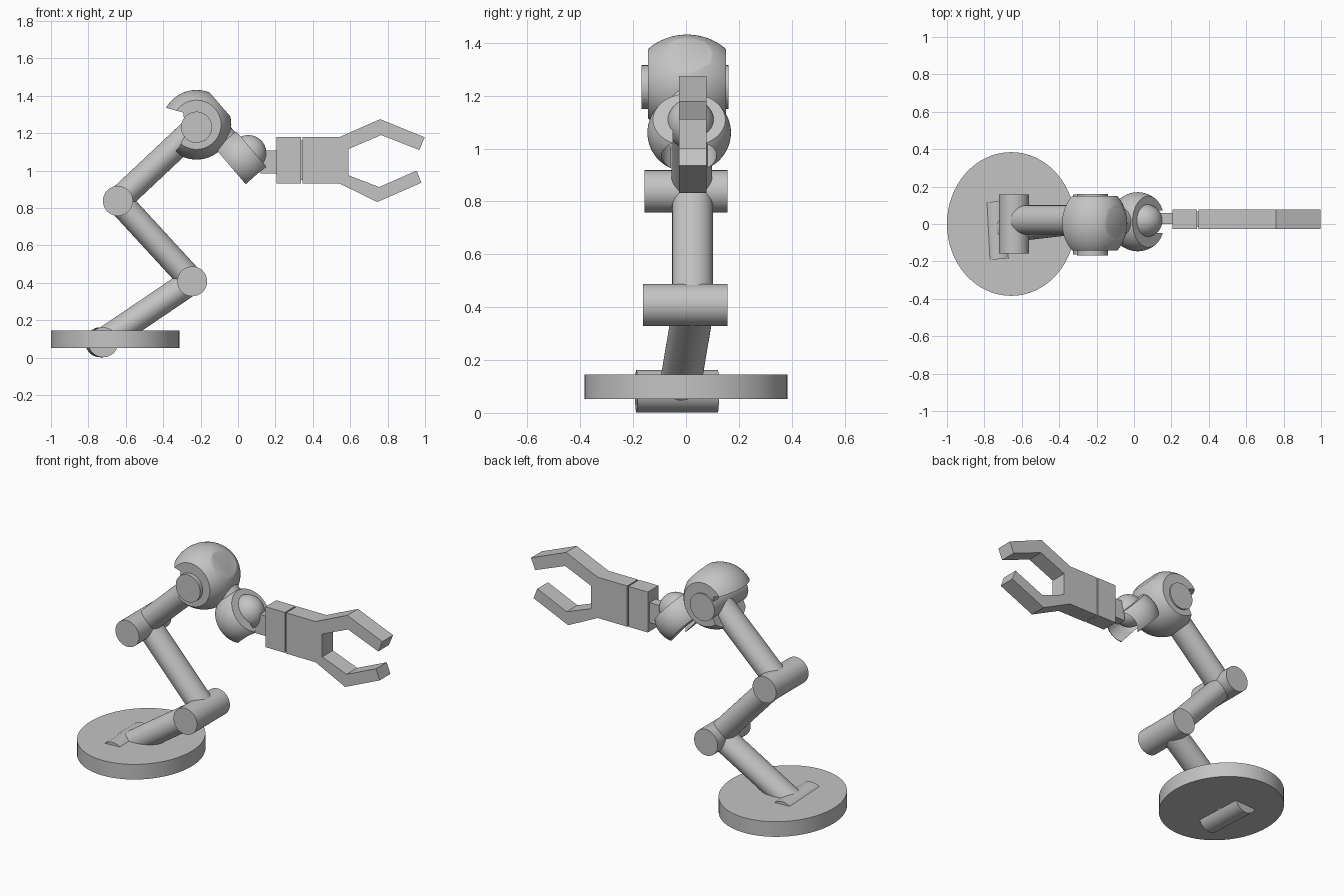
import bpy, bmesh, math
from mathutils import Matrix, Vector

cube = bpy.data.objects.get("Cube")
if cube:
    bpy.data.objects.remove(cube, do_unlink=True)

grey = bpy.data.materials.new("plain_grey")
grey.use_nodes = True
grey.diffuse_color = (0.55, 0.55, 0.55, 1)
grey.node_tree.nodes["Principled BSDF"].inputs["Base Color"].default_value = (0.55, 0.55, 0.55, 1)

WIDE = 1.12                      # round parts are a little wider along y
STRETCH = Matrix.Diagonal((1, WIDE, 1, 1))


def finish(name, bm):
    bmesh.ops.recalc_face_normals(bm, faces=bm.faces)
    mesh = bpy.data.meshes.new(name)
    bm.to_mesh(mesh)
    bm.free()
    mesh.materials.append(grey)
    obj = bpy.data.objects.new(name, mesh)
    bpy.context.collection.objects.link(obj)
    return obj


def select(obj):
    bpy.ops.object.select_all(action='DESELECT')
    obj.select_set(True)
    bpy.context.view_layer.objects.active = obj


def smooth(obj):
    select(obj)
    bpy.ops.object.shade_smooth_by_angle(angle=math.radians(30))
    return obj


def rod(name, start, end, radius):
    """Cylinder between two points, widened along y."""
    p, q = (Vector((v[0], v[1] / WIDE, v[2])) for v in (start, end))
    bm = bmesh.new()
    turn = (q - p).to_track_quat('Z', 'Y').to_matrix().to_4x4()
    bmesh.ops.create_cone(bm, cap_ends=True, segments=64, radius1=radius, radius2=radius,
                          depth=(q - p).length,
                          matrix=STRETCH @ Matrix.Translation((p + q) / 2) @ turn)
    return smooth(finish(name, bm))


def ball(name, centre, radius, y_radius):
    bm = bmesh.new()
    bmesh.ops.create_uvsphere(bm, u_segments=64, v_segments=32, radius=1)
    bm.transform(Matrix.Translation(centre) @ Matrix.Diagonal((radius, y_radius, radius, 1)))
    return smooth(finish(name, bm))


def plate(name, outline, y0, y1):
    """Side profile in x and z, extruded along y."""
    bm = bmesh.new()
    face = bm.faces.new([bm.verts.new((x, y0, z)) for x, z in outline])
    out = bmesh.ops.extrude_face_region(bm, geom=[face])
    moved = [g for g in out["geom"] if isinstance(g, bmesh.types.BMVert)]
    bmesh.ops.translate(bm, vec=(0, y1 - y0, 0), verts=moved)
    return finish(name, bm)


def box(name, x0, x1, y0, y1, z0, z1):
    return plate(name, [(x0, z0), (x1, z0), (x1, z1), (x0, z1)], y0, y1)


def carve(obj, cutter, operation='DIFFERENCE'):
    mod = obj.modifiers.new("carve", 'BOOLEAN')
    mod.operation = operation
    mod.solver = 'EXACT'
    mod.object = cutter
    select(obj)
    bpy.ops.object.modifier_apply(modifier=mod.name)
    bpy.data.objects.remove(cutter, do_unlink=True)


def local(centre, axis, points):
    """Points given along an axis and its normal, turned into x and z."""
    d = Vector(axis).normalized()
    n = Vector((-d.y, d.x))
    return [tuple(Vector(centre) + d * a + n * b) for a, b in points]


# Base and three arm segments with their cross pins
rod("base_disc", (-.657, 0, .052), (-.657, 0, .145), .343)
rod("base_pin", (-.737, .12, .082), (-.721, -.188, .082), .08)
rod("lower_arm", (-.725, -.025, .085), (-.245, .03, .41), .07)
rod("lower_elbow_pin", (-.245, -.162, .408), (-.245, .157, .408), .08)
rod("middle_arm", (-.245, .025, .41), (-.64, .025, .84), .069)
rod("upper_elbow_pin", (-.642, -.157, .838), (-.642, .157, .838), .08)
rod("upper_arm", (-.64, .022, .84), (-.22, .022, 1.235), .069)
rod("shoulder_pin", (-.222, -.168, 1.232), (-.222, .16, 1.232), .083)

# Rounded shoulder hood: hollow ball with flat cheeks, flat brow and open mouth
hx, hy, hz = -.222, .004, 1.245
hood = ball("shoulder_hood", (hx, hy, hz), .186, .208)
keep = local((hx, hz), (.75, .65), [(-.5, -.5), (.166, -.5), (.166, .5), (-.5, .5)])
carve(hood, plate("cheek_cutter", keep, hy - .147, hy + .147), 'INTERSECT')
carve(hood, ball("hollow_cutter", (hx, hy, hz), .135, .112))
mouth = [(-.07, .065), (-.16, .09), (-.4, .16), (-.4, -.4), (-.2, -.25), (-.09, -.115), (-.06, -.05)]
carve(hood, plate("mouth_cutter", [(hx + a, hz + b) for a, b in mouth], -.5, .5))
smooth(hood)

# Forked wrist socket: slab of a ball, hollowed and open at its lower end
cx, cy, cz = .02, .012, 1.06
down = (.65, -.76)
fork = ball("wrist_fork", (cx, cy, cz), .151, .158)
slab = local((cx, cz), down, [(-.3, -.07), (.128, -.07), (.128, .075), (-.3, .075)])
carve(fork, plate("slab_cutter", slab, -.5, .5), 'INTERSECT')
tip = local((cx, cz), down, [(0, 0), (.3, 0)])
carve(fork, rod("opening_cutter", (tip[0][0], cy, tip[0][1]), (tip[1][0], cy, tip[1][1]), .093))
carve(fork, ball("socket_cutter", (cx, cy, cz), .095, .104))
smooth(fork)
rod("fork_neck", (-.125, cy, 1.235), (-.05, cy, 1.145), .065)
ball("wrist_ball", (.055, .018, 1.093), .097, .09)

# Wrist blocks
box("wrist_stem", .12, .215, .0, .06, .985, 1.108)
box("wrist_block", .205, .337, -.026, .078, .932, 1.18)
box("block_link", .33, .35, -.015, .067, .95, 1.16)

# Gripper with two bent fingers
gripper = [(.345, 1.18), (.545, 1.18), (.76, 1.275), (.998, 1.178), (.97, 1.11), (.765, 1.19),
           (.59, 1.115), (.59, .975), (.755, .912), (.955, 1.0), (.98, .935), (.745, .832),
           (.545, .93), (.345, .93)]
plate("gripper", gripper, -.026, .078)
